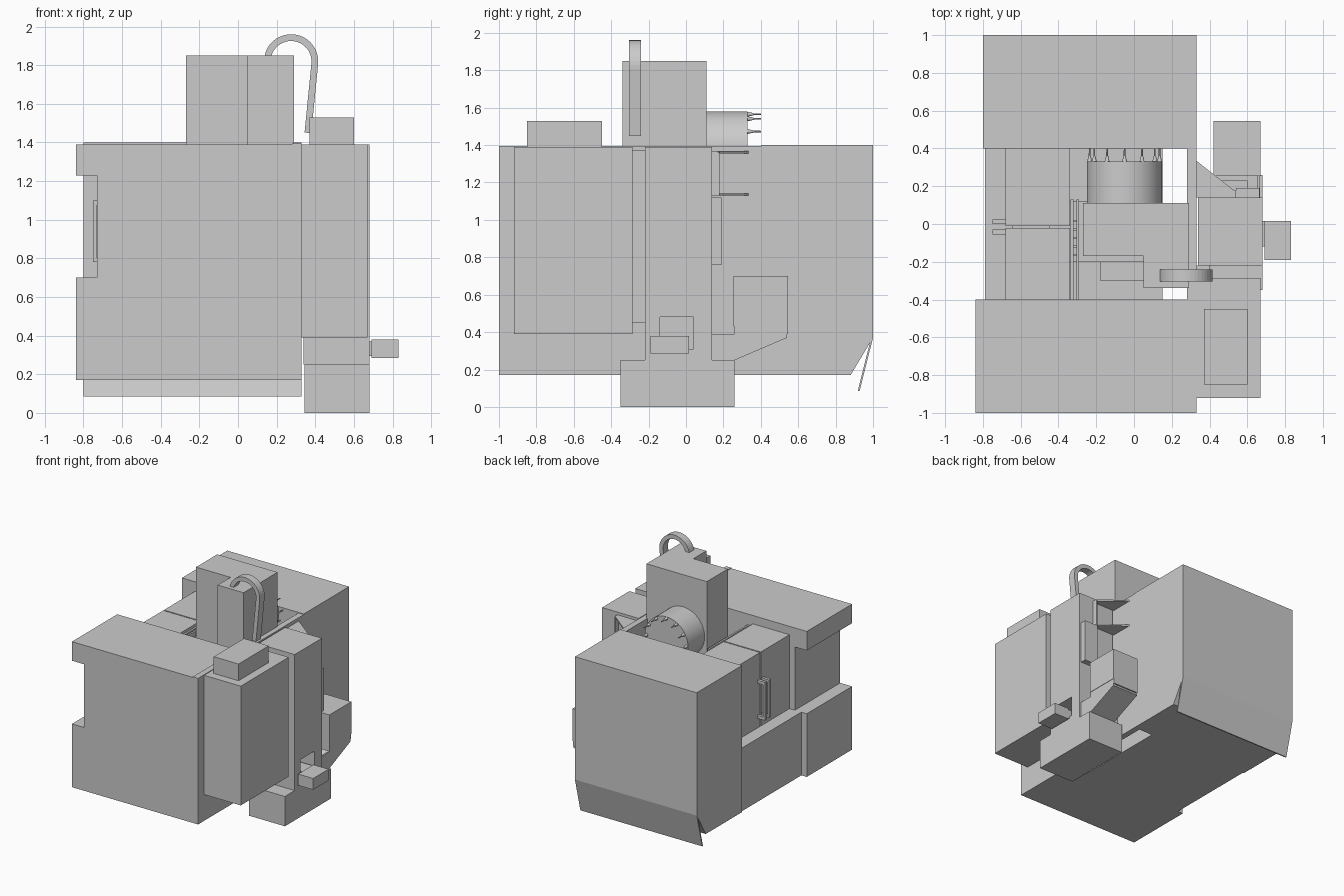
import bpy, bmesh, math
from mathutils import Vector

if "Cube" in bpy.data.objects:
    bpy.data.objects.remove(bpy.data.objects["Cube"])


def make(name, bm):
    bmesh.ops.recalc_face_normals(bm, faces=bm.faces)
    me = bpy.data.meshes.new(name)
    bm.to_mesh(me)
    bm.free()
    ob = bpy.data.objects.new(name, me)
    bpy.context.collection.objects.link(ob)
    return ob


def box(name, x0, x1, y0, y1, z0, z1):
    return prism(name, [(x0, y0), (x1, y0), (x1, y1), (x0, y1)], 'z', z0, z1)


def prism(name, pts, axis, a, b):
    """Extrude a 2D profile along an axis; profile uses the other two axes in order."""
    place = {'x': lambda p, t: (t, p[0], p[1]),
             'y': lambda p, t: (p[0], t, p[1]),
             'z': lambda p, t: (p[0], p[1], t)}[axis]
    bm = bmesh.new()
    f = bm.faces.new([bm.verts.new(place(p, a)) for p in pts])
    ext = bmesh.ops.extrude_face_region(bm, geom=[f])
    d = Vector(place((0, 0), b - a))
    bmesh.ops.translate(bm, vec=d, verts=[v for v in ext['geom'] if isinstance(v, bmesh.types.BMVert)])
    return make(name, bm)


def cone_y(name, x, z, y0, y1, r0, r1, n):
    bpy.ops.mesh.primitive_cone_add(vertices=n, radius1=r0, radius2=r1, depth=y1 - y0,
                                    location=(x, (y0 + y1) / 2, z), rotation=(-math.pi / 2, 0, 0))
    ob = bpy.context.object
    ob.name = name
    bpy.ops.object.shade_smooth_by_angle()
    return ob


# Front enclosure with the stepped left side
prism("front_enclosure", [(-.84, .17), (.28, .17), (.28, 1.39), (-.84, 1.39), (-.84, 1.23),
                          (-.73, 1.23), (-.73, .7), (-.84, .7)], 'y', -1, -.4)
box("right_wall", .28, .33, -1, .4, .17, 1.395)

# Rear enclosure with chamfered foot and hanging flap
prism("rear_enclosure", [(.4, .17), (.88, .17), (1, .37), (1, 1.4), (.4, 1.4)], 'x', -.8, .33)
prism("rear_flap", [(.99, .37), (1, .37), (.928, .085), (.918, .085)], 'x', -.8, .33)

# Middle bay: ledge, floor, work table
box("side_ledge", -.79, -.64, -.4, .4, .17, .7)
box("bay_floor", -.64, .15, -.4, .4, .17, .3)
box("table_base", -.18, .12, -.3, .3, .3, .55)
box("work_table", -.45, .14, -.2, .12, .55, .63)

# Pair of doors, each folding over the roof, with handles
for tag, y0, y1, h in (("rear", -.01, .4, .0), ("front", -.4, -.02, -.055)):
    prism(tag + "_door", [(-.68, .7), (-.64, .7), (-.64, 1.28), (-.34, 1.28),
                          (-.34, 1.32), (-.68, 1.32)], 'y', y0, y1)
    prism(tag + "_door_handle", [(-.68, .78), (-.75, .78), (-.75, 1.1), (-.68, 1.1), (-.68, 1.075),
                                 (-.733, 1.075), (-.733, .805), (-.68, .805)], 'y', h, h + .025)

# Rails and rungs beside the roof opening
for x in (-.335, -.305):
    box("roof_rail", x, x + .015, -.4, .13, 1.26, 1.3)
for i in range(5):
    y = -.17 + i * .045
    box("rail_rung", -.335, -.29, y, y + .012, 1.27, 1.29)

# Spindle head
prism("spindle_head", [(-.27, -.17), (.05, -.17), (.05, -.34), (.29, -.34), (.29, .11), (-.27, .11)],
      'z', 1.0, 1.85)

# Tool magazine drum with a ring of tool tips
cone_y("tool_drum", -.05, 1.38, .11, .33, .2, .2, 48)
for i in range(12):
    a = math.tau * i / 12
    x, z = -.05 + .185 * math.cos(a), 1.38 + .185 * math.sin(a)
    cone_y("tool_holder", x, z, .325, .36, .014, .006, 12)
    cone_y("tool_tip", x, z, .355, .4, .005, .004, 8)

# Curved flat cable guide
path = [(.275 + .123 * math.cos(a), 1.82 + .123 * math.sin(a))
        for a in [math.radians(165 - 170 * i / 20) for i in range(21)]]
path = [(.15, 1.8)] + path + [(.362, 1.45)]
left, right = [], []
for i, p in enumerate(path):
    q, r = Vector(path[max(i - 1, 0)]), Vector(path[min(i + 1, len(path) - 1)])
    t = (r - q).normalized()
    n = Vector((-t.y, t.x)) * .0175
    left.append(tuple(Vector(p) + n))
    right.append(tuple(Vector(p) - n))
bm = bmesh.new()
rings = [[bm.verts.new((c[0], y, c[1])) for c, y in ((l, -.305), (r, -.305), (r, -.24), (l, -.24))]
         for l, r in zip(left, right)]
for a, b in zip(rings, rings[1:]):
    for k in range(4):
        bm.faces.new((a[k], a[(k + 1) % 4], b[(k + 1) % 4], b[k]))
bm.faces.new(rings[0])
bm.faces.new(rings[-1])
make("cable_guide", bm)

# Electrical cabinet with top unit
box("control_cabinet", .33, .67, -.92, -.285, .39, 1.39)
box("cabinet_top_unit", .37, .6, -.85, -.45, 1.39, 1.53)
box("cabinet_bracket", .33, .4, -.285, -.22, .45, 1.37)

# Side column on its tank, with a pocket and drive unit
box("coolant_tank", .345, .68, -.35, .26, 0, .25)
column = box("side_column", .34, .68, -.22, .14, .25, 1.39)
cutter = box("pocket_cutter", .5, .8, -.14, .04, .31, .48)
cutter.hide_render = True
cutter.hide_set(True)
cut = column.modifiers.new("pocket", 'BOOLEAN')
cut.object = cutter
cut.solver = 'EXACT'
box("drive_unit", .69, .83, -.19, .015, .285, .38)
box("drive_neck", .5, .69, -.12, .015, .295, .37)
box("column_panel", .54, .665, .14, .19, .76, 1.12)

# Upper corner hood, open on its slanted side
hood = [(.33, .14), (.54, .14), (.54, .17), (.33, .335)]
for z in (1.13, 1.355):
    prism("hood_plate", hood, 'z', z, z + .012)
box("hood_side", .528, .54, .14, .178, 1.13, 1.36)

# Chip bin and sloping chute
box("chip_bin", .42, .67, .255, .545, .43, .7)
side = [(.14, .25), (.26, .25), (.54, .37), (.54, .43), (.26, .43), (.26, .39), (.14, .39)]
for x in (.42, .655):
    prism("chute_side", side, 'x', x, x + .012)
prism("chute_floor", [(.26, .25), (.54, .37), (.54, .385), (.26, .265)], 'x', .43, .66)
box("chute_lid", .42, .667, .26, .545, .39, .43)
box("pump_block", .36, .6, .14, .23, .25, .335)
